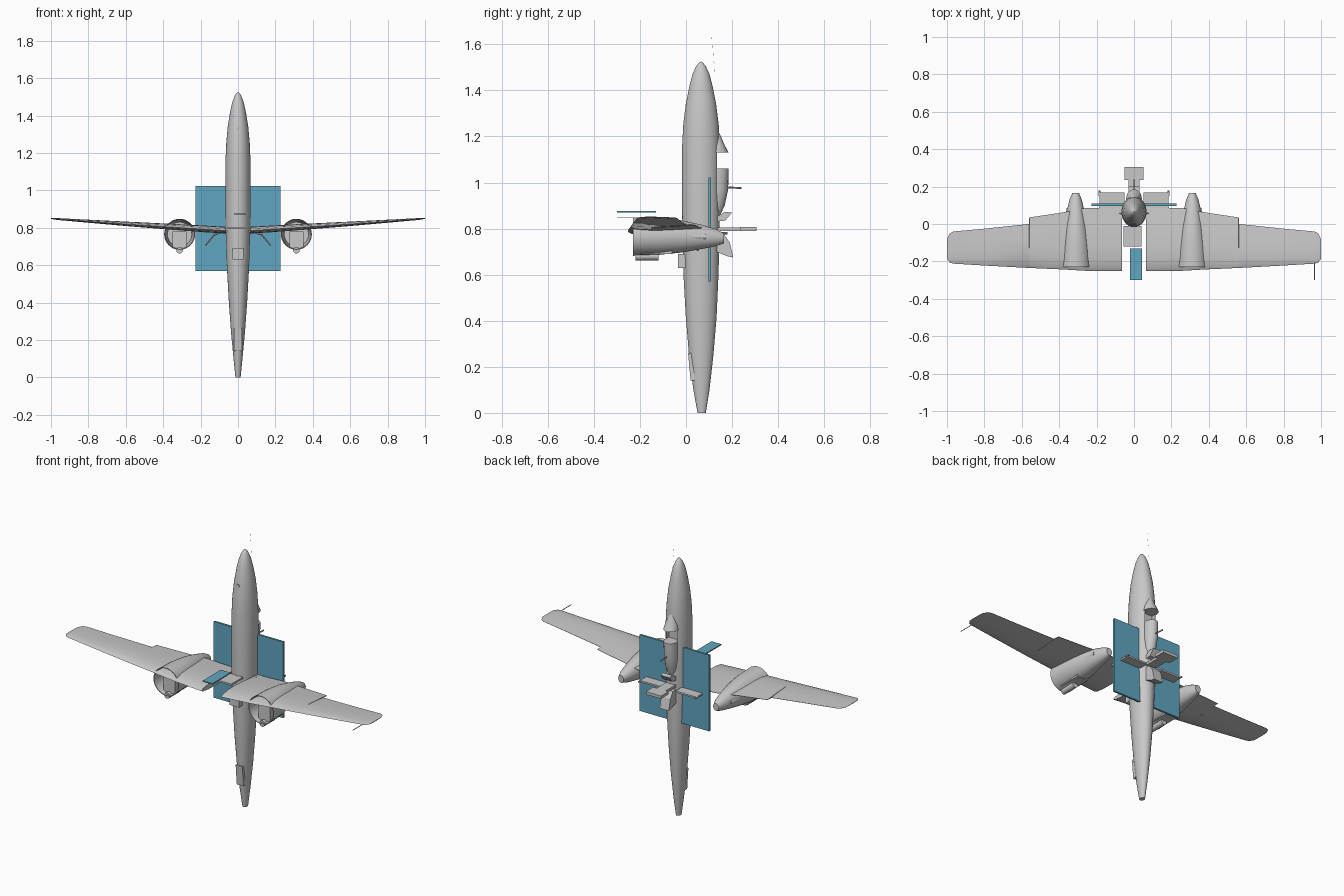
import bpy, bmesh
from math import cos, sin, pi, radians
from mathutils import Vector

cube = bpy.data.objects.get("Cube")
if cube:
    bpy.data.objects.remove(cube)


def material(name, rgb):
    m = bpy.data.materials.new(name)
    m.use_nodes = True
    m.diffuse_color = (*rgb, 1)
    m.node_tree.nodes["Principled BSDF"].inputs["Base Color"].default_value = (*rgb, 1)
    return m


GREY = material("light grey", (0.58, 0.58, 0.58))
BLUE = material("blue", (0.12, 0.38, 0.53))


def finish(name, bm, mat=GREY, smooth=True):
    bmesh.ops.recalc_face_normals(bm, faces=bm.faces[:])
    mesh = bpy.data.meshes.new(name)
    bm.to_mesh(mesh)
    bm.free()
    mesh.materials.append(mat)
    ob = bpy.data.objects.new(name, mesh)
    bpy.context.collection.objects.link(ob)
    bpy.ops.object.select_all(action='DESELECT')
    ob.select_set(True)
    bpy.context.view_layer.objects.active = ob
    if smooth:
        bpy.ops.object.shade_smooth_by_angle(angle=radians(35))
    return ob


def skin(name, rings, mat=GREY, smooth=True):
    """Join closed rings of points into one capped solid."""
    bm = bmesh.new()
    rows = [[bm.verts.new(p) for p in ring] for ring in rings]
    n = len(rows[0])
    for a, b in zip(rows, rows[1:]):
        for i in range(n):
            j = (i + 1) % n
            bm.faces.new((a[i], a[j], b[j], b[i]))
    bm.faces.new(rows[0])
    bm.faces.new(rows[-1])
    return finish(name, bm, mat, smooth)


def box(name, lo, hi, mat=GREY):
    ring = lambda z: [(lo[0], lo[1], z), (hi[0], lo[1], z), (hi[0], hi[1], z), (lo[0], hi[1], z)]
    return skin(name, [ring(lo[2]), ring(hi[2])], mat, False)


def rod(name, a, b, r, n=8):
    a, b = Vector(a), Vector(b)
    q = (b - a).to_track_quat('Z', 'Y')
    ring = [q @ Vector((r * cos(2 * pi * i / n), r * sin(2 * pi * i / n), 0)) for i in range(n)]
    return skin(name, [[a + p for p in ring], [b + p for p in ring]])


def slab(name, outline, half_width):
    """Side outline in (y, z), extruded across x."""
    return skin(name, [[(s * half_width, y, z) for y, z in outline] for s in (-1, 1)], GREY, False)


def upright(name, stations, n=40):
    """Body along z: height, centre y, half width, half depth."""
    return skin(name, [[(rx * cos(2 * pi * i / n), cy + ry * sin(2 * pi * i / n), z)
                        for i in range(n)] for z, cy, rx, ry in stations])


def cut(ob, cutter):
    mod = ob.modifiers.new("cut", 'BOOLEAN')
    mod.operation = 'DIFFERENCE'
    mod.solver = 'EXACT'
    mod.object = cutter
    bpy.context.view_layer.objects.active = ob
    bpy.ops.object.modifier_apply(modifier=mod.name)
    bpy.data.objects.remove(cutter)


# upright fuselage with open cockpit
body = upright("fuselage", [
    (0, .068, .014, .018), (.1, .067, .024, .035), (.25, .066, .038, .053),
    (.42, .066, .05, .067), (.6, .065, .06, .076), (.78, .065, .066, .081),
    (1.0, .065, .067, .082), (1.15, .065, .067, .082), (1.25, .065, .063, .077),
    (1.34, .065, .055, .066), (1.42, .065, .042, .05), (1.47, .065, .031, .037),
    (1.505, .065, .018, .021), (1.52, .065, .008, .009), (1.525, .065, .002, .002)])
cut(body, box("cockpit_cutter", (-.035, .11, 1.06), (.035, .25, 1.13)))

# canopy pieces on the back
upright("windscreen", [(1.13, .135, .042, .05), (1.16, .135, .036, .034), (1.215, .13, .015, .015)], 20)
upright("rear_canopy", [(.84, .125, .015, .015), (.9, .13, .032, .038),
                        (.97, .135, .038, .048), (1.06, .14, .038, .045)], 20)
rod("rear_gun", (0, .16, .98), (0, .24, .976), .004)
slab("upper_fairing", [(.13, .83), (.17, .835), (.2, .87), (.17, .873), (.13, .85)], .03)
slab("lower_fairing", [(.12, .78), (.165, .775), (.19, .74), (.205, .675), (.18, .68), (.13, .7)], .03)

# details on the front of the fuselage
box("front_intake", (-.03, -.035, .63), (.03, .03, .69))
slab("tail_wheel_door", [(.04, .14), (.02, .14), (.009, .26), (.04, .26)], .022)
box("front_panel", (-.055, -.12, .795), (.04, -.01, .805))
for z in (1.29, 1.33):
    rod("round_port", (0, .03, z), (0, -.003, z), .012, 16)

# tail unit crossing the fuselage
box("tail_stem", (-.03, .12, .79), (.03, .24, .805))
box("tail_end", (-.05, .235, .79), (.05, .305, .807))


def airfoil(x, front, back, z, t):
    upper = [(0, 0), (.05, .5), (.2, .9), (.4, 1), (.7, .6), (1, .06)]
    pts = [(u, h) for u, h in upper] + [(u, -h * .8) for u, h in upper[:0:-1]]
    return [(x, front + u * (back - front), z + h * t / 2) for u, h in pts]


def tube_ring(cx, y, cz, rx, rz, n=32):
    return [(cx + rx * cos(2 * pi * i / n), y, cz + rz * sin(2 * pi * i / n)) for i in range(n)]


WING = [(.065, -.252, .09, .785, .04), (.26, -.25, .085, .797, .038),
        (.38, -.243, .062, .805, .034), (.56, -.235, .035, .817, .028),
        (.561, -.235, .0, .817, .028), (.8, -.222, -.025, .834, .018),
        (.965, -.212, -.04, .846, .011), (.985, -.207, -.05, .848, .008), (1, -.185, -.08, .849, .004)]
POD = [(-.23, .765, .083, .083), (-.12, .766, .078, .08), (-.02, .766, .064, .07),
       (.07, .764, .047, .052), (.13, .761, .033, .037), (.165, .758, .018, .022)]

for s, side in ((1, "left"), (-1, "right")):
    skin(side + "_wing", [airfoil(s * x, f, b, z, t) for x, f, b, z, t in WING])

    # nacelle with hollow front and engine bay box
    cx = s * .312
    inner = [(-.05, .765, .065, .065), (-.229, .765, .079, .079)]
    skin(side + "_nacelle", [tube_ring(cx, *r) for r in inner + POD])
    box(side + "_engine_bay", (cx - .037, -.2, .69), (cx + .037, -.06, .78))
    rod(side + "_oil_intake", (cx, -.22, .68), (cx, -.12, .68), .018, 16)
    rod(side + "_exhaust", (cx + s * .045, .01, .765), (cx + s * .035, .085, .765), .013, 12)

    # tail plate, strut and tip details
    x0, x1 = sorted((s * .05, s * .185))
    box(side + "_tail_plate", (x0, .03, .775), (x1, .168, .785))
    rod(side + "_tail_fin", (s * .185, .15, .78), (s * .185, .18, .78), .005)
    rod(side + "_strut", (s * .06, .06, .79), (s * .13, .06, .765), .008)
    rod(side + "_strut_end", (s * .12, .06, .77), (s * .175, .05, .705), .004)

rod("pitot_tube", (.965, -.3, .847), (.965, -.2, .847), .002)

# blue plates
box("large_plate", (-.228, .097, .57), (.228, .109, 1.022), BLUE)
box("small_plate", (-.022, -.3, .871), (.042, -.13, .877), BLUE)

# broken aerial wire
for i in range(5):
    z = 1.63 - i * .035
    rod("aerial_wire", (0, .112 + i * .003, z), (0, .113 + i * .003, z - .008), .001, 4)
